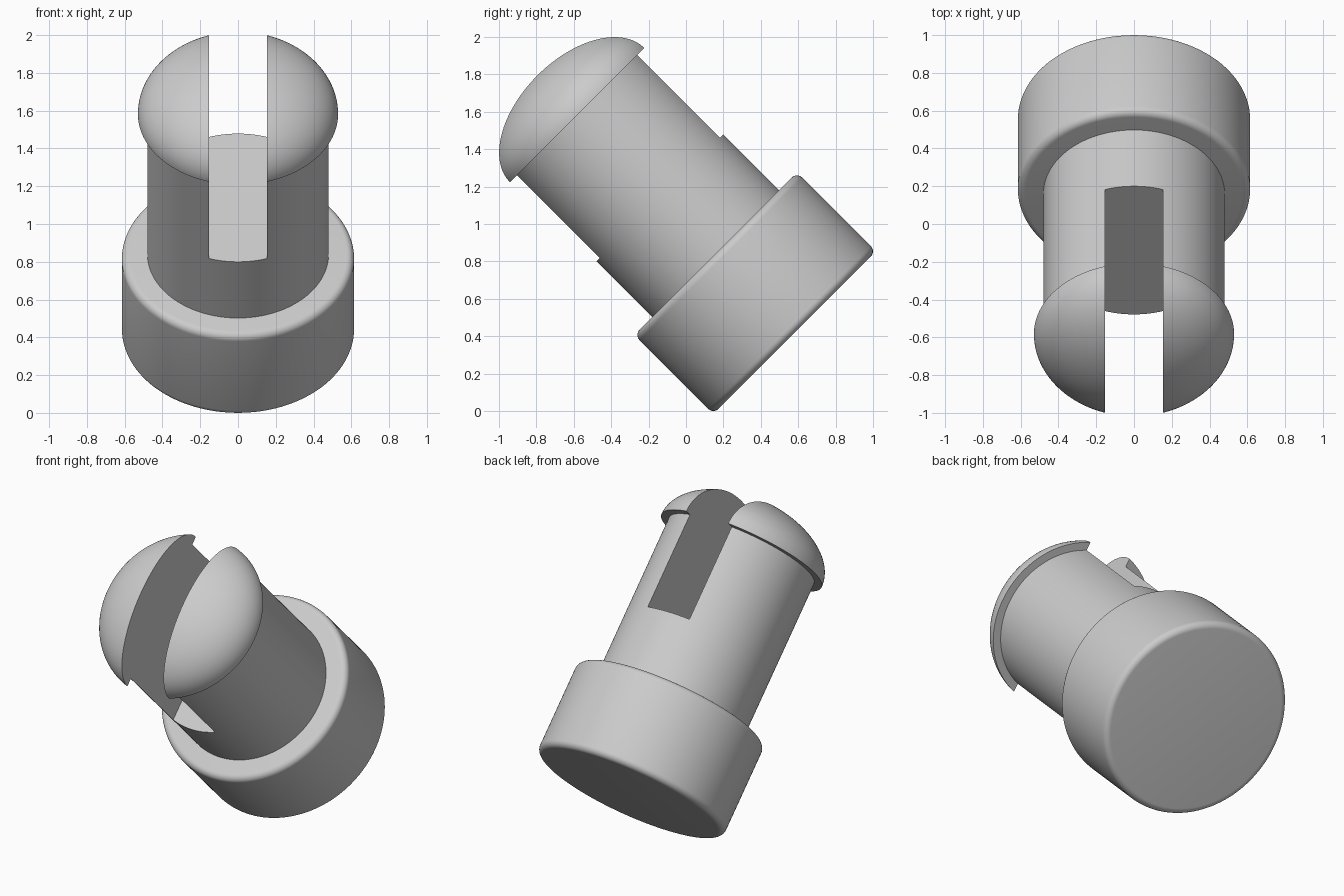
import bpy
import bmesh
from math import sin, cos, pi, radians
from mathutils import Matrix, Vector

default = bpy.data.objects.get("Cube")
if default:
    bpy.data.objects.remove(default, do_unlink=True)

# Dimensions along the pin's own axis
BASE_R, SHAFT_R, HEAD_R = 0.615, 0.48, 0.53
BOTTOM, BASE_TOP, HEAD_BASE, HEAD_H = -0.115, 0.483, 1.531, 0.313
FILLET, SLOT_HALF, SLOT_FLOOR = 0.04, 0.153, 0.904
SEGMENTS = 128

# Pin axis leans 45 degrees towards the front
TILT = Matrix.Translation((0, 0.5, 0.5)) @ Matrix.Rotation(radians(45), 4, 'X')

grey = bpy.data.materials.new("plain_grey")
grey.use_nodes = True
GREY = (0.6, 0.6, 0.6, 1)
grey.diffuse_color = GREY
grey.node_tree.nodes["Principled BSDF"].inputs["Base Color"].default_value = GREY


def add_object(name, bm):
    bmesh.ops.recalc_face_normals(bm, faces=bm.faces)
    mesh = bpy.data.meshes.new(name)
    bm.to_mesh(mesh)
    bm.free()
    mesh.materials.append(grey)
    obj = bpy.data.objects.new(name, mesh)
    bpy.context.collection.objects.link(obj)
    obj.matrix_world = TILT
    return obj


def lathe(name, profile):
    """Revolve (radius, height) points, from axis to axis, into a solid."""
    bm = bmesh.new()
    verts = [bm.verts.new((r, 0, h)) for r, h in profile]
    edges = [bm.edges.new(pair) for pair in zip(verts, verts[1:])]
    bmesh.ops.spin(bm, geom=verts + edges, cent=(0, 0, 0), axis=(0, 0, 1),
                   angle=2 * pi, steps=SEGMENTS, use_merge=True)
    bmesh.ops.remove_doubles(bm, verts=bm.verts, dist=1e-5)
    return add_object(name, bm)


def arc(r, h, rx, rz, start, end, steps):
    angles = [radians(start + (end - start) * i / steps) for i in range(steps + 1)]
    return [(r + rx * cos(a), h + rz * sin(a)) for a in angles]


# Round base with softened rims
inner = BASE_R - FILLET
base = lathe("base", [(0, BOTTOM)]
             + arc(inner, BOTTOM + FILLET, FILLET, FILLET, -90, 0, 8)
             + arc(inner, BASE_TOP - FILLET, FILLET, FILLET, 0, 90, 8)
             + [(0, BASE_TOP)])

# Shaft and domed head in one turned piece
pin = lathe("slotted_pin", [(0, BASE_TOP - 0.02), (SHAFT_R, BASE_TOP - 0.02),
                            (SHAFT_R, HEAD_BASE)]
            + arc(0, HEAD_BASE, HEAD_R, HEAD_H, 0, 90, 32))

# Slot through the head and upper shaft
bm = bmesh.new()
bmesh.ops.create_cube(bm, size=1)
bmesh.ops.scale(bm, verts=bm.verts, vec=Vector((2 * SLOT_HALF, 2, 2)))
bmesh.ops.translate(bm, verts=bm.verts, vec=(0, 0, SLOT_FLOOR + 1))
cutter = add_object("slot_cutter", bm)
cutter.hide_render = True
cutter.hide_viewport = True

slot = pin.modifiers.new("slot", 'BOOLEAN')
slot.operation = 'DIFFERENCE'
slot.solver = 'EXACT'
slot.object = cutter

# Bake the cut, then smooth the round faces
bpy.context.view_layer.update()
graph = bpy.context.evaluated_depsgraph_get()
cut_mesh = bpy.data.meshes.new_from_object(pin.evaluated_get(graph))
pin.modifiers.clear()
pin.data = cut_mesh
bpy.data.objects.remove(cutter, do_unlink=True)

for obj in (base, pin):
    bpy.ops.object.select_all(action='DESELECT')
    obj.select_set(True)
    bpy.context.view_layer.objects.active = obj
    bpy.ops.object.shade_smooth_by_angle(angle=radians(30))
